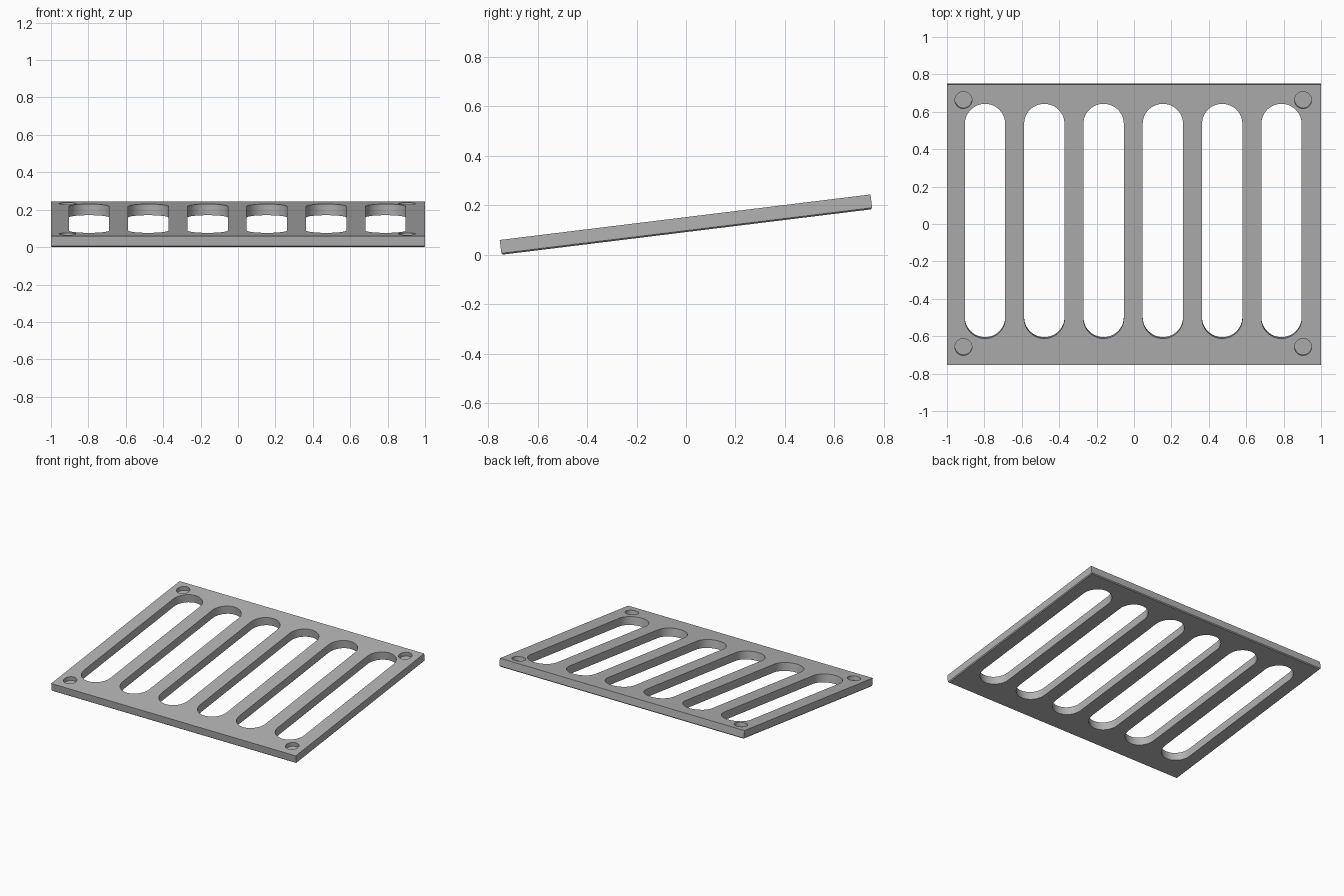
import bpy, bmesh, math
from mathutils import Matrix

if "Cube" in bpy.data.objects:
    bpy.data.objects.remove(bpy.data.objects["Cube"])

TILT = math.radians(7)
LENGTH, THICK, CHAMFER = 1.51, 0.06, 0.006
OFF_X = -0.004

grey = bpy.data.materials.new("plain grey")
grey.diffuse_color = (0.45, 0.45, 0.45, 1)
grey.use_nodes = True
grey.node_tree.nodes["Principled BSDF"].inputs["Base Color"].default_value = grey.diffuse_color


def make_object(name, bm):
    bmesh.ops.recalc_face_normals(bm, faces=bm.faces)
    mesh = bpy.data.meshes.new(name)
    bm.to_mesh(mesh)
    bm.free()
    mesh.materials.append(grey)
    obj = bpy.data.objects.new(name, mesh)
    bpy.context.collection.objects.link(obj)
    return obj


def add_stadium(bm, x, y, half, r, z0, z1, n=24):
    """Upright prism with round ends; half equal to r makes a cylinder."""
    s = half - r
    pts = []
    for side, start in ((1, 0), (-1, math.pi)):
        last = n + 1 if s > 0 else n
        for i in range(last):
            a = start + math.pi * i / n
            pts.append((x + r * math.cos(a), y + side * s + r * math.sin(a)))
    face = bm.faces.new([bm.verts.new((px, py, z0)) for px, py in pts])
    ext = bmesh.ops.extrude_face_region(bm, geom=[face])["geom"]
    bmesh.ops.translate(bm, vec=(0, 0, z1 - z0),
                        verts=[v for v in ext if isinstance(v, bmesh.types.BMVert)])


# Flat plate with a small chamfer around its lower rim
bm = bmesh.new()
bmesh.ops.create_cube(bm, size=1, matrix=Matrix.Diagonal((2, LENGTH, THICK, 1)))
rim = [e for e in bm.edges if all(v.co.z < 0 for v in e.verts)]
bmesh.ops.bevel(bm, geom=rim, offset=CHAMFER, segments=1, affect='EDGES')
plate = make_object("grate_plate", bm)

# Cutters: six through slots and four blind corner pockets
bm = bmesh.new()
for i in range(6):
    add_stadium(bm, OFF_X + (i - 2.5) * 0.317, 0.019, 0.632, 0.108, -0.1, 0.1)
for sx in (-1, 1):
    for sy in (-1, 1):
        add_stadium(bm, OFF_X + sx * 0.908, 0.006 + sy * 0.665, 0.0455, 0.0455, 0.0, 0.1)
cutter = make_object("slot_and_pocket_cutter", bm)
cutter.hide_render = True

mod = plate.modifiers.new("openings", 'BOOLEAN')
mod.operation = 'DIFFERENCE'
mod.solver = 'EXACT'
mod.object = cutter
bpy.context.view_layer.objects.active = plate
plate.select_set(True)
cutter.select_set(False)
bpy.ops.object.modifier_apply(modifier=mod.name)
bpy.data.objects.remove(cutter)

# Tilt the plate, rest its front edge on the ground, smooth the round walls
plate.data.transform(Matrix.Rotation(TILT, 4, 'X'))
low = min(v.co.z for v in plate.data.vertices)
plate.data.transform(Matrix.Translation((0, 0, -low)))
bpy.ops.object.shade_smooth_by_angle(angle=math.radians(30))
